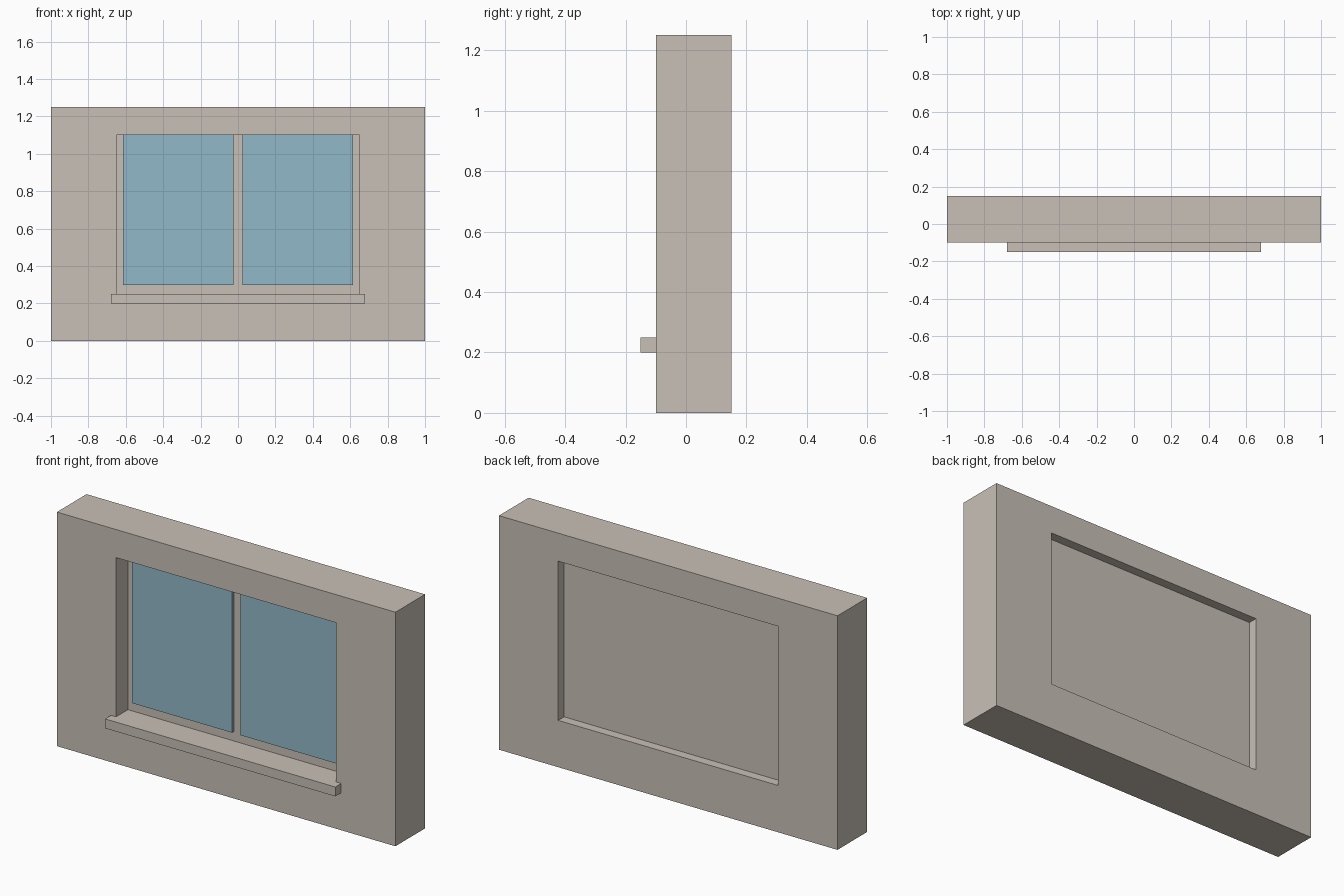
import bpy
import bmesh

if "Cube" in bpy.data.objects:
    bpy.data.objects.remove(bpy.data.objects["Cube"])


def material(name, rgb):
    m = bpy.data.materials.new(name)
    m.diffuse_color = (*rgb, 1.0)
    m.use_nodes = True
    m.node_tree.nodes["Principled BSDF"].inputs["Base Color"].default_value = m.diffuse_color
    return m


stone = material("warm_grey", (0.578, 0.527, 0.468))
blue = material("glass_blue", (0.287, 0.479, 0.578))


def finish(name, bm, mat):
    bmesh.ops.recalc_face_normals(bm, faces=bm.faces)
    me = bpy.data.meshes.new(name)
    bm.to_mesh(me)
    bm.free()
    me.materials.append(mat)
    ob = bpy.data.objects.new(name, me)
    bpy.context.collection.objects.link(ob)
    return ob


def box(name, x, y, z, mat):
    """Box from (min, max) ranges."""
    bm = bmesh.new()
    bmesh.ops.create_cube(bm, size=1)
    for v in bm.verts:
        v.co = [r[0] if c < 0 else r[1] for c, r in zip(v.co, (x, y, z))]
    return finish(name, bm, mat)


def wall_with_opening(name, outer, inner, y, mat):
    """Rectangular wall ring; outer and inner are (x0, x1, z0, z1)."""
    bm = bmesh.new()

    def loop(r, d):
        x0, x1, z0, z1 = r
        return [bm.verts.new((a, d, b)) for a, b in
                ((x0, z0), (x1, z0), (x1, z1), (x0, z1))]

    loops = [loop(outer, y[0]), loop(inner, y[0]),
             loop(inner, y[1]), loop(outer, y[1])]
    for k in range(4):
        a, b = loops[k], loops[(k + 1) % 4]
        for i in range(4):
            j = (i + 1) % 4
            bm.faces.new((a[i], a[j], b[j], b[i]))
    return finish(name, bm, mat)


# Wall with window opening
wall_with_opening("wall", (-1, 1, 0, 1.25), (-0.65, 0.65, 0.25, 1.10),
                  (-0.10, 0.15), stone)

# Window frame panel, recessed from both wall faces
box("window_frame", (-0.65, 0.65), (0.0, 0.10), (0.25, 1.10), stone)

# Two glass panes standing slightly proud of the frame
for side, x in (("left", (-0.615, -0.025)), ("right", (0.025, 0.615))):
    box(f"glass_pane_{side}", x, (-0.015, 0.015), (0.30, 1.10), blue)

# Projecting sill
box("window_sill", (-0.68, 0.68), (-0.15, -0.10), (0.20, 0.25), stone)
